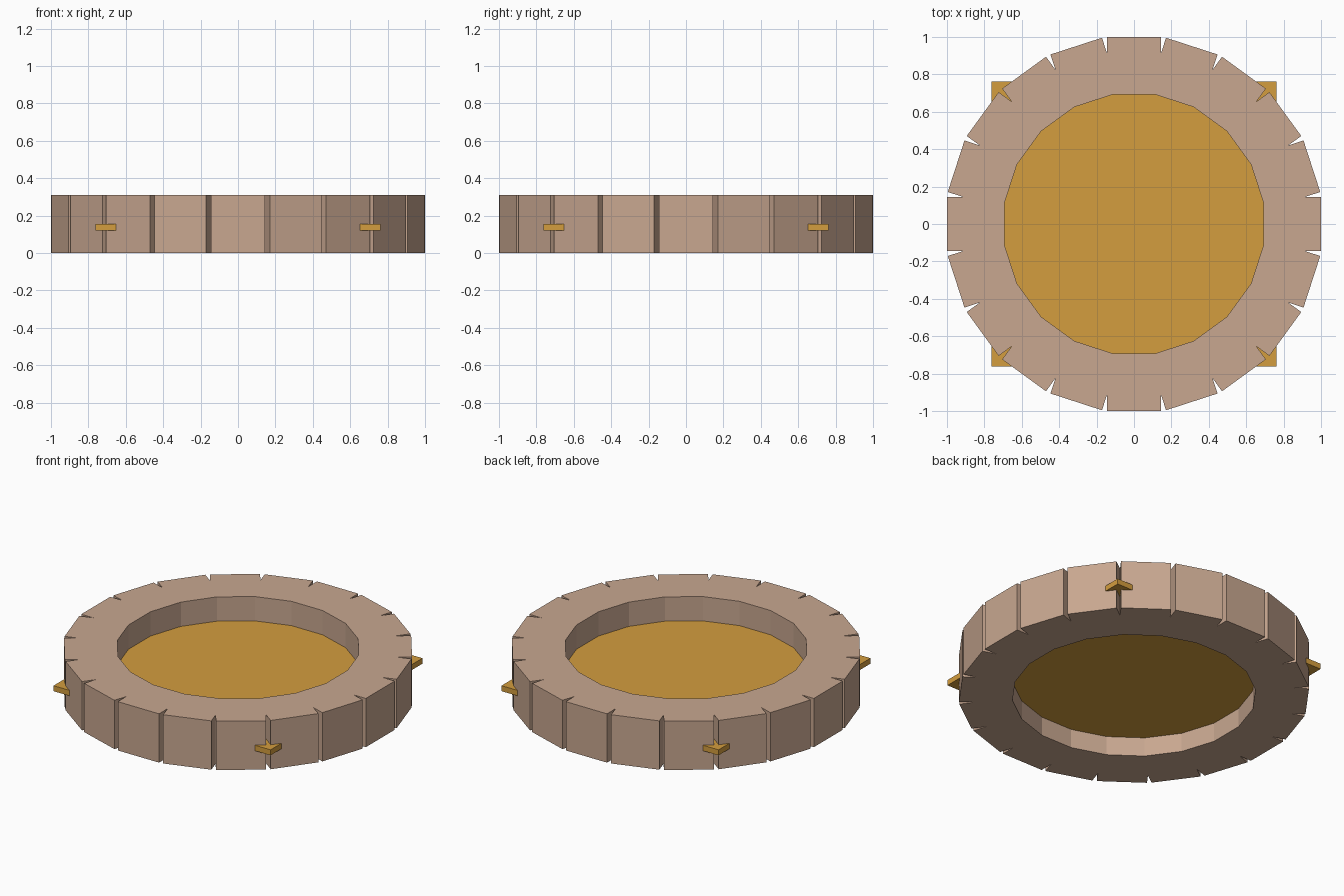
import bpy, bmesh, math

cube = bpy.data.objects.get("Cube")
if cube:
    bpy.data.objects.remove(cube, do_unlink=True)


def srgb(r, g, b):
    return tuple((c / 255 / 12.92) if c < 11 else ((c / 255 + 0.055) / 1.055) ** 2.4
                 for c in (r, g, b)) + (1.0,)


def make_material(name, color):
    mat = bpy.data.materials.new(name)
    mat.use_nodes = True
    mat.diffuse_color = color
    mat.node_tree.nodes["Principled BSDF"].inputs["Base Color"].default_value = color
    return mat


def finish(bm, name, mat):
    bmesh.ops.recalc_face_normals(bm, faces=bm.faces)
    mesh = bpy.data.meshes.new(name)
    bm.to_mesh(mesh)
    bm.free()
    mesh.materials.append(mat)
    obj = bpy.data.objects.new(name, mesh)
    bpy.context.collection.objects.link(obj)
    return obj


clay = make_material("dusty_clay", srgb(200, 167, 144))
ochre = make_material("ochre", srgb(212, 157, 62))

SIDES = 20
STEP = 2 * math.pi / SIDES
HEIGHT = 0.31
INNER, NOTCH = 0.702, 0.925
EDGE = (0.145, 1.0)  # end of one outer facet, beside a notch
EDGE_R = math.hypot(*EDGE)
EDGE_A = math.atan2(*EDGE)

# Notched ring: one wedge with a flat outer facet, repeated round the centre
bm = bmesh.new()
for i in range(SIDES):
    outline = [(INNER, -STEP / 2), (NOTCH, -STEP / 2), (EDGE_R, -EDGE_A),
               (EDGE_R, EDGE_A), (NOTCH, STEP / 2), (INNER, STEP / 2)]
    rings = []
    for z in (0, HEIGHT):
        rings.append([bm.verts.new((r * math.cos(a + i * STEP),
                                    r * math.sin(a + i * STEP), z)) for r, a in outline])
    low, high = rings
    bm.faces.new(low[::-1])
    bm.faces.new(high)
    # notch walls, outer facet and inner wall
    for a, b in ((1, 2), (2, 3), (3, 4), (5, 0)):
        bm.faces.new((low[a], low[b], high[b], high[a]))
bmesh.ops.remove_doubles(bm, verts=bm.verts, dist=0.0001)
finish(bm, "notched_ring", clay)

# Square floor plate whose corners poke through the ring
bm = bmesh.new()
bmesh.ops.create_cube(bm, size=1)
plate = finish(bm, "floor_plate", ochre)
plate.scale = (1.525, 1.525, 0.035)
plate.location.z = 0.138
